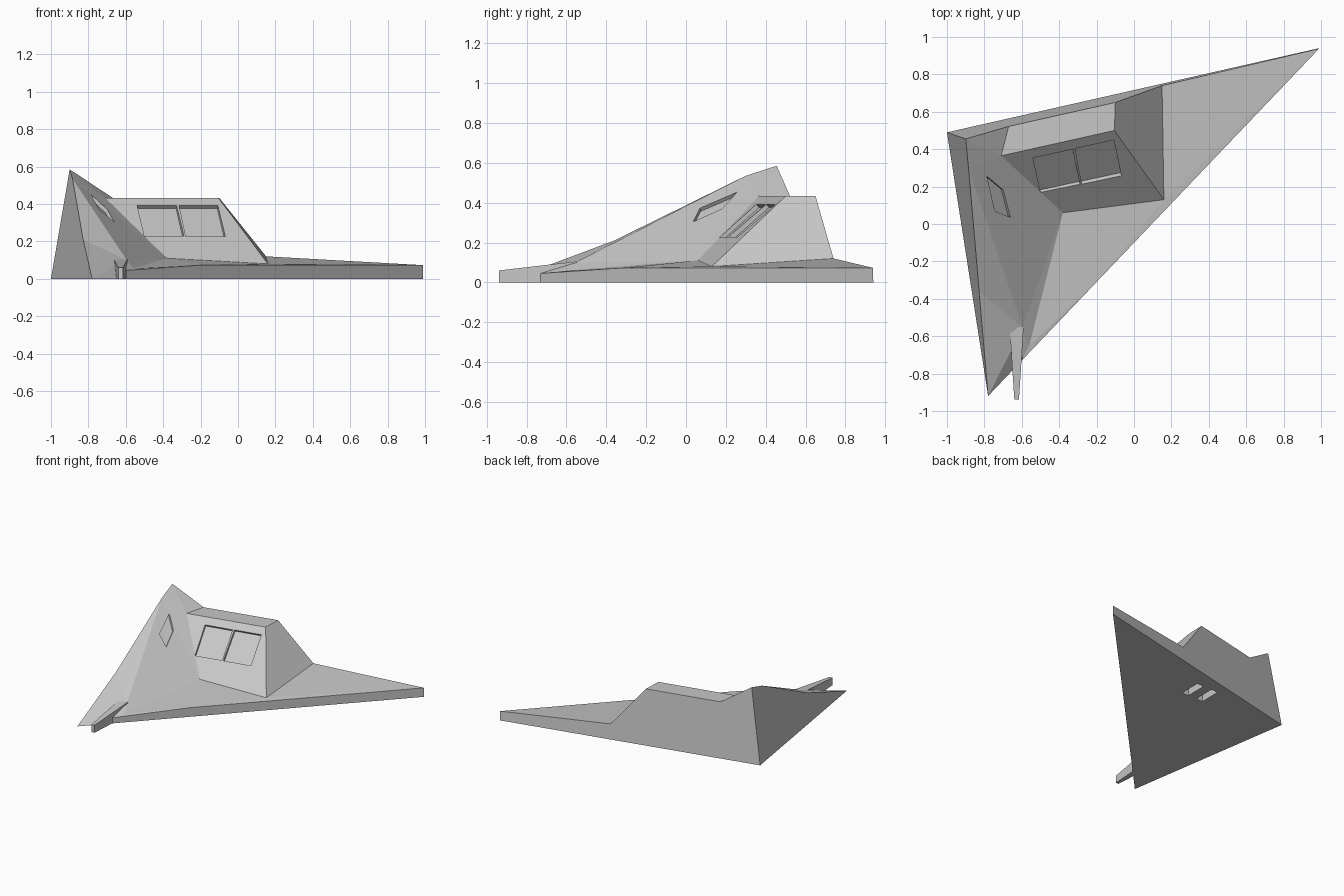
import bpy, bmesh
from mathutils import Vector
from mathutils.geometry import normal

if "Cube" in bpy.data.objects:
    bpy.data.objects.remove(bpy.data.objects["Cube"], do_unlink=True)

grey = bpy.data.materials.new("stone grey")
grey.use_nodes = True
COLOUR = (0.57, 0.57, 0.57, 1)
grey.diffuse_color = COLOUR
grey.node_tree.nodes["Principled BSDF"].inputs["Base Color"].default_value = COLOUR


def finish(name, bm):
    """Turn a bmesh into a flat-shaded grey object."""
    bmesh.ops.recalc_face_normals(bm, faces=bm.faces)
    mesh = bpy.data.meshes.new(name)
    bm.to_mesh(mesh)
    bm.free()
    mesh.materials.append(grey)
    obj = bpy.data.objects.new(name, mesh)
    bpy.context.collection.objects.link(obj)
    return obj


def prism(bm, ring_a, ring_b):
    """Closed solid between two matching rings of points."""
    a = [bm.verts.new(p) for p in ring_a]
    b = [bm.verts.new(p) for p in ring_b]
    bm.faces.new(a[::-1])
    bm.faces.new(b)
    for i in range(len(a)):
        j = (i + 1) % len(a)
        bm.faces.new((a[i], a[j], b[j], b[i]))


# Named corners of the building
P = {
    "A": (-1.0, .49, 0), "C": (-.78, -.92, 0),                  # ground corners
    "B0": (.99, .94, 0), "B": (.99, .938, .073),                # long tip
    "F0": (-.60, -.73, 0), "F": (-.60, -.73, .045),             # front end of the slab
    "M": (-.20, -.31, .073), "T": (-.56, -.65, .055),           # front rim
    "P": (-.90, .455, .585), "Q": (-.885, .30, .535),           # peak
    "R": (-.828, -.36, .21), "S": (-.595, -.555, .10),          # ridge and valley end
    "U": (-.38, .06, .11), "Z": (.16, .13, .08),                # foot of the block
    "K": (.15, .74, .12), "V": (-.71, .365, .433),
    "X": (-.105, .50, .433), "Y": (-.10, .65, .433), "W": (-.67, .522, .433),
}
FACES = ["A B0 F0 C", "A C R Q P", "A P W Y K B B0",            # floor, side, back
         "B0 B M F F0",                                         # front wall
         "Q R S", "R C S", "S C F0", "S F0 F", "S F T", "F M T",  # ridge flank
         "P Q V", "P V W", "Q U V", "Q S U", "S T U",           # inner slope
         "U T M", "U M Z", "Z M B", "Z B K",                    # deck
         "V U Z X", "X Z K Y", "V X Y W"]                       # raised block

bm = bmesh.new()
v = {k: bm.verts.new(p) for k, p in P.items()}
for f in FACES:
    bm.faces.new([v[k] for k in f.split()])
building = finish("building_shell", bm)

# Shallow window pockets and floor notches
cut = bmesh.new()


def pocket(corners, plane, depth):
    o, n = Vector(plane[0]), normal([Vector(p) for p in plane])
    flat = [Vector(c) - n * (Vector(c) - o).dot(n) for c in corners]
    prism(cut, [c - n * depth for c in flat], [c + n * 0.04 for c in flat])


block_front = [P["V"], P["U"], P["X"]]
pocket([(-.54, .355, .39), (-.50, .17, .225), (-.29, .215, .225), (-.328, .40, .39)], block_front, .02)
pocket([(-.315, .405, .39), (-.28, .215, .225), (-.068, .26, .225), (-.108, .45, .39)], block_front, .02)
pocket([(-.785, .255, .455), (-.745, .07, .37), (-.66, .035, .305), (-.695, .18, .375)],
       [P["Q"], P["S"], P["U"]], .02)
for x in (-.20, -.335):
    pocket([(x, .38, 0), (x, .555, 0), (x + .06, .555, 0), (x + .06, .38, 0)],
           [(0, 0, 0), (0, 1, 0), (1, 0, 0)], .06)

cutter = finish("pocket_cutter", cut)
cutter.hide_render = True
mod = building.modifiers.new("pockets", "BOOLEAN")
mod.operation = "DIFFERENCE"
mod.solver = "EXACT"
mod.object = cutter
bpy.context.view_layer.objects.active = building
bpy.ops.object.modifier_apply(modifier=mod.name)
bpy.data.objects.remove(cutter, do_unlink=True)

# Tapered entrance spur reaching out at the front
bm = bmesh.new()
prism(bm,
      [(-.64, -.938, 0), (-.615, -.938, 0), (-.615, -.938, .06), (-.64, -.938, .06)],
      [(-.665, -.55, 0), (-.59, -.55, 0), (-.59, -.55, .105), (-.665, -.55, .105)])
finish("entrance_spur", bm)
